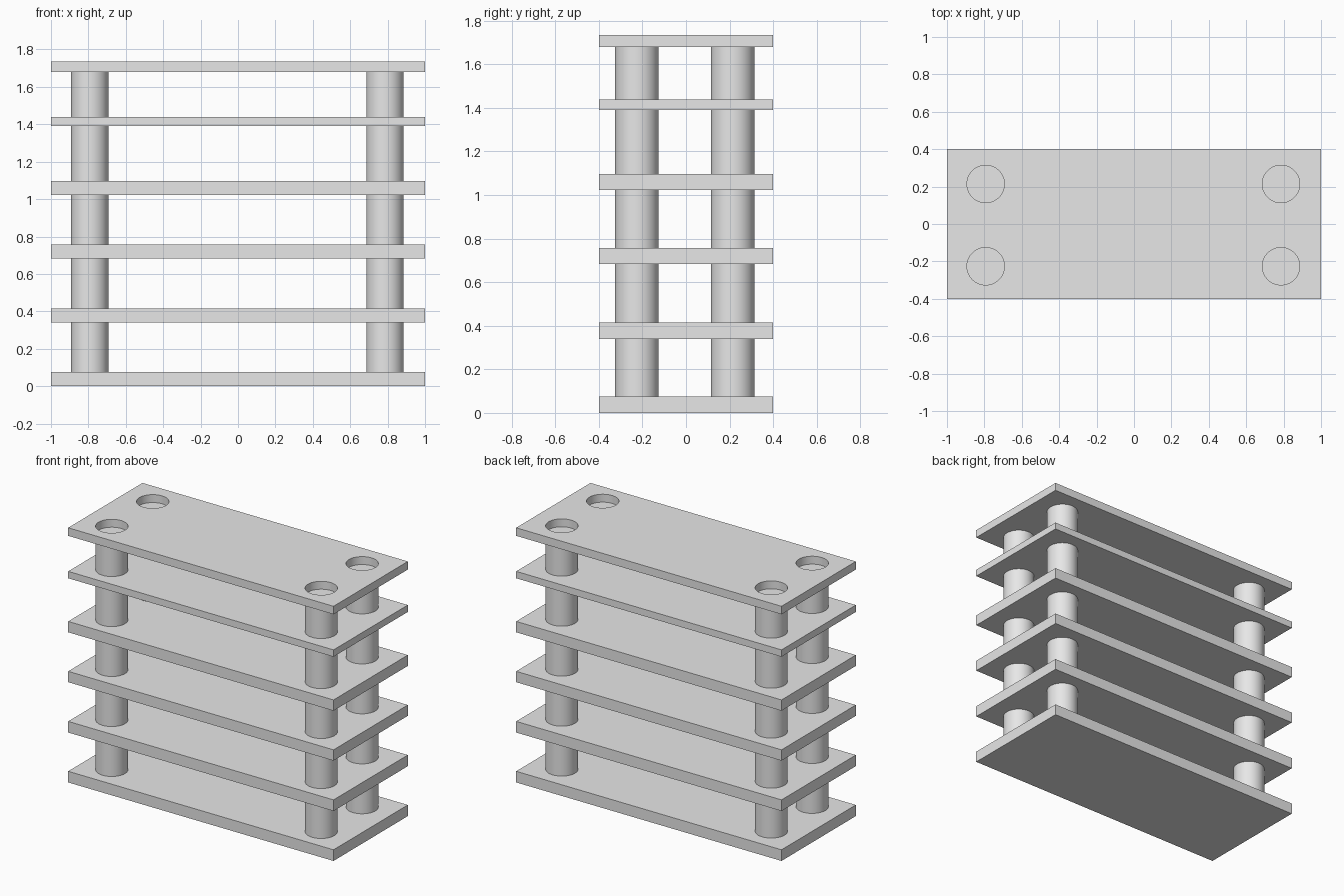
import bpy
import math

if "Cube" in bpy.data.objects:
    bpy.data.objects.remove(bpy.data.objects["Cube"], do_unlink=True)

# One grey for everything
grey = bpy.data.materials.new("light_grey")
grey.use_nodes = True
grey.diffuse_color = (0.8, 0.8, 0.8, 1)
grey.node_tree.nodes["Principled BSDF"].inputs["Base Color"].default_value = (0.8, 0.8, 0.8, 1)

POST_RADIUS = 0.1
POST_X = {"right": -0.793, "left": 0.786}
POST_Y = {"front": -0.226, "back": 0.214}


def board(name, bottom, top):
    bpy.ops.mesh.primitive_cube_add(size=1, location=(0, 0, (bottom + top) / 2))
    ob = bpy.context.object
    ob.name = name
    ob.scale = (2, 0.8, top - bottom)
    bpy.ops.object.transform_apply(location=False, rotation=False, scale=True)
    ob.data.materials.append(grey)
    return ob


def cylinder(name, x, y, bottom, top):
    bpy.ops.mesh.primitive_cylinder_add(
        vertices=64, radius=POST_RADIUS, depth=top - bottom,
        location=(x, y, (bottom + top) / 2))
    ob = bpy.context.object
    ob.name = name
    ob.data.materials.append(grey)
    return ob


def smooth(ob):
    bpy.ops.object.select_all(action="DESELECT")
    ob.select_set(True)
    bpy.context.view_layer.objects.active = ob
    bpy.ops.object.shade_smooth_by_angle(angle=math.radians(30))


# Base and shelves
board("base", 0, 0.076)
for i, (bottom, top) in enumerate([(0.34, 0.416), (0.683, 0.757),
                                   (1.023, 1.097), (1.391, 1.438)], 1):
    board(f"shelf_{i}", bottom, top)
top_board = board("top_board", 1.68, 1.735)

# Corner posts, with sockets cut through the top board above them
for side, x in POST_X.items():
    for end, y in POST_Y.items():
        smooth(cylinder(f"{end}_{side}_post", x, y, 0.07, 1.681))
        cutter = cylinder("socket_cutter", x, y, 1.6, 1.8)
        cutter.hide_render = True
        mod = top_board.modifiers.new("socket", "BOOLEAN")
        mod.operation = "DIFFERENCE"
        mod.solver = "EXACT"
        mod.object = cutter
        bpy.context.view_layer.objects.active = top_board
        bpy.ops.object.modifier_apply(modifier=mod.name)
        bpy.data.objects.remove(cutter, do_unlink=True)
smooth(top_board)
